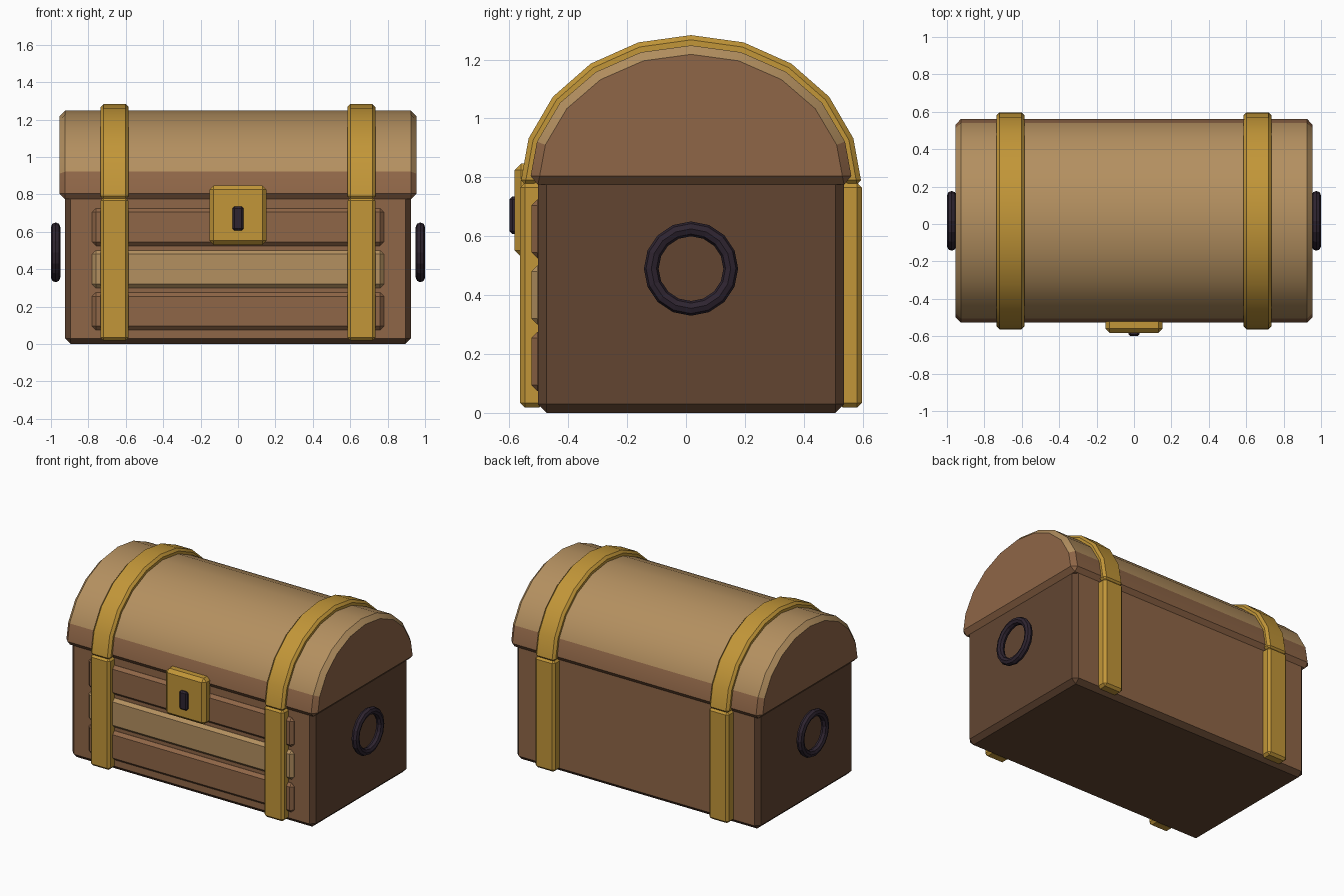
import bpy, bmesh, math
from mathutils import Matrix

if "Cube" in bpy.data.objects:
    bpy.data.objects.remove(bpy.data.objects["Cube"])

CY = 0.017      # depth centre of the chest body
RIM = 0.775     # height where the lid starts


def material(name, r, g, b):
    lin = [((c / 255 + 0.055) / 1.055) ** 2.4 for c in (r, g, b)]
    m = bpy.data.materials.new(name)
    m.diffuse_color = (*lin, 1)
    m.use_nodes = True
    m.node_tree.nodes["Principled BSDF"].inputs["Base Color"].default_value = m.diffuse_color
    return m


TAN = material("tan wood", 180, 144, 96)
RED = material("reddish wood", 143, 102, 71)
DARK = material("dark wood", 98, 69, 49)
GOLD = material("gold metal", 194, 150, 56)
IRON = material("dark iron", 46, 36, 48)


def finish(name, bm, mats, chamfer=0.0, rule=None, smooth=False):
    """Chamfer the sharp edges, colour faces by rule and link the object."""
    bmesh.ops.recalc_face_normals(bm, faces=bm.faces[:])
    if chamfer:
        sharp = [e for e in bm.edges if e.calc_face_angle(0) > math.radians(40)]
        bmesh.ops.bevel(bm, geom=sharp, offset=chamfer, segments=1,
                        profile=0.5, affect='EDGES')
    bm.normal_update()
    for f in bm.faces:
        f.material_index = rule(f) if rule else 0
    me = bpy.data.meshes.new(name)
    bm.to_mesh(me)
    bm.free()
    for m in mats:
        me.materials.append(m)
    ob = bpy.data.objects.new(name, me)
    bpy.context.collection.objects.link(ob)
    if smooth:
        bpy.ops.object.select_all(action='DESELECT')
        ob.select_set(True)
        bpy.context.view_layer.objects.active = ob
        bpy.ops.object.shade_smooth_by_angle(angle=math.radians(30))
    return ob


def box(name, x, y, z, mats, chamfer, rule=None):
    """Chamfered box from (min, max) ranges."""
    bm = bmesh.new()
    bmesh.ops.create_cube(bm, size=1)
    for v in bm.verts:
        for i, (a, b) in enumerate((x, y, z)):
            v.co[i] = a if v.co[i] < 0 else b
    return finish(name, bm, mats, chamfer, rule)


def arc(ry, rz):
    """Half ellipse of ten segments in the y-z plane."""
    return [(CY + ry * math.cos(math.pi * i / 10),
             RIM + rz * math.sin(math.pi * i / 10)) for i in range(11)]


def extrude_x(profile, x0, x1):
    bm = bmesh.new()
    face = bm.faces.new([bm.verts.new((x0, y, z)) for y, z in profile])
    new = bmesh.ops.extrude_face_region(bm, geom=[face])
    for v in new["geom"]:
        if isinstance(v, bmesh.types.BMVert):
            v.co.x = x1
    return bm


# Body: reddish front and back, dark ends, corners and bottom
box("body", (-0.925, 0.925), (CY - 0.52, CY + 0.52), (0, 0.82), [DARK, RED], 0.03,
    lambda f: 1 if abs(f.normal.y) > 0.9 else 0)

# Domed lid: tan boards over a reddish rim and end caps
finish("lid", extrude_x(arc(0.55, 0.473), -0.955, 0.955), [TAN, RED], 0.03,
       lambda f: 1 if abs(f.normal.x) > 0.9 or f.calc_center_median().z < 0.92 else 0,
       smooth=True)

# Front planks
for i, (name, mat) in enumerate((("lower", RED), ("middle", TAN), ("upper", RED))):
    z = 0.075 + 0.225 * i
    box(name + "_plank", (-0.78, 0.78), (-0.525, -0.46), (z, z + 0.2), [mat], 0.02)

for side, s in (("left", -1), ("right", 1)):
    # Gold straps: arch over the lid and two legs
    x0, x1 = s * 0.66 - 0.075, s * 0.66 + 0.075
    ring = arc(0.58, 0.508) + arc(0.52, 0.448)[::-1]
    finish(side + "_lid_strap", extrude_x(ring, x0, x1), [GOLD], 0.016, smooth=True)
    box(side + "_front_strap", (x0, x1), (CY - 0.58, CY - 0.5), (0.018, 0.782), [GOLD], 0.016)
    box(side + "_back_strap", (x0, x1), (CY + 0.5, CY + 0.58), (0.018, 0.782), [GOLD], 0.016)

    # Iron ring handles
    bpy.ops.mesh.primitive_torus_add(
        major_segments=16, minor_segments=8, major_radius=0.135, minor_radius=0.025,
        location=(s * 0.975, CY, 0.49), rotation=(0, math.pi / 2, 0))
    handle = bpy.context.object
    handle.name = side + "_handle"
    handle.data.materials.append(IRON)

# Latch plate and keyhole
box("latch", (-0.153, 0.153), (-0.582, -0.5), (0.53, 0.847), [GOLD], 0.022)
box("keyhole", (-0.03, 0.03), (-0.6, -0.55), (0.607, 0.735), [IRON], 0.01)
